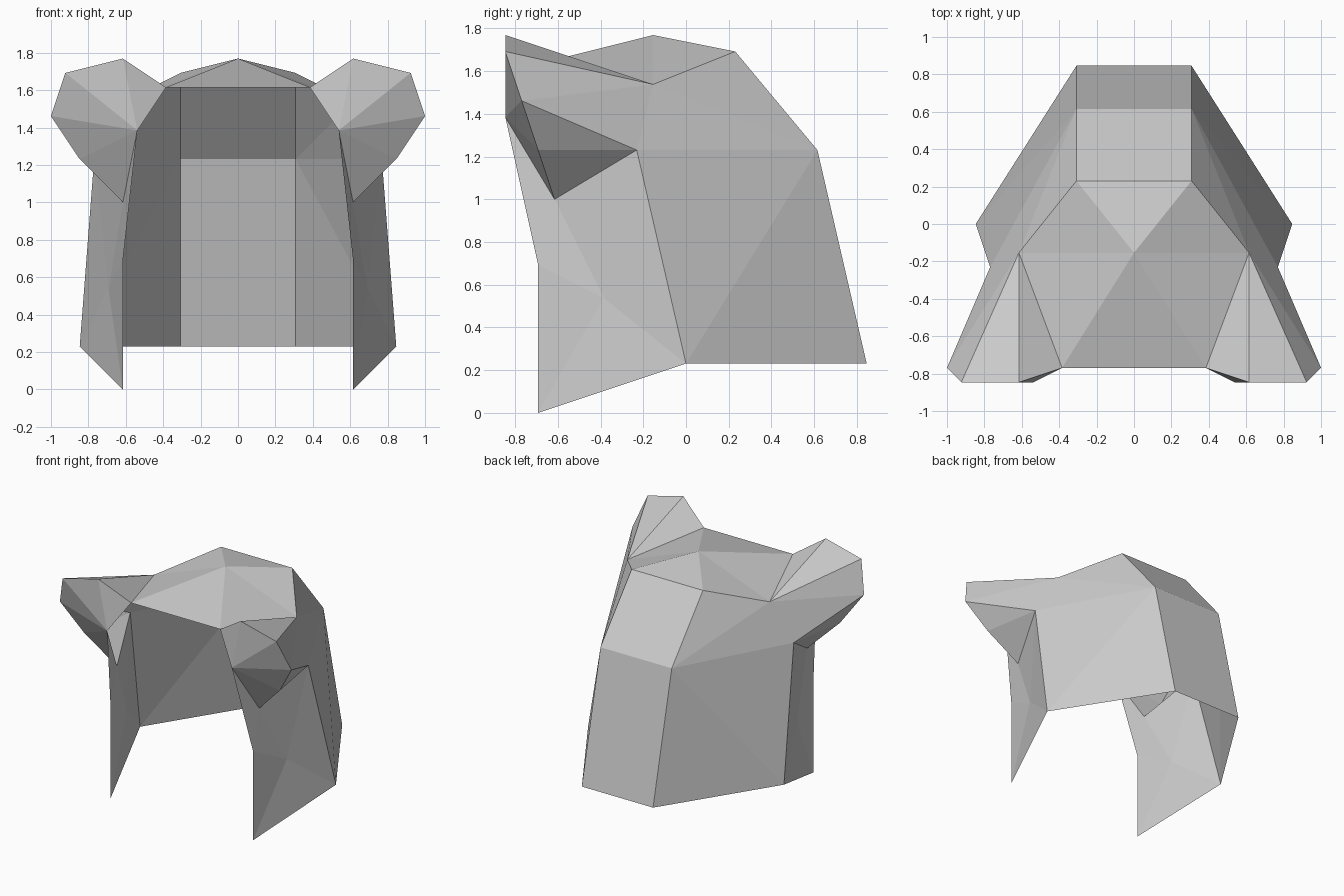
import bpy
import bmesh
from mathutils import Vector

cube = bpy.data.objects.get("Cube")
if cube:
    bpy.data.objects.remove(cube, do_unlink=True)

# Every corner sits on a whole step of this grid
STEP = 1 / 13

# Corners of the left half; the right half is mirrored
corners = dict(
    # crown
    peak=(0, -2, 23),
    crown_back=(4, 3, 22),
    crown_back_mid=(0, 3, 22),
    brow=(5, -10, 21),
    brow_mid=(0, -10, 21),
    temple=(8, -2, 20),
    # back and sides
    nape=(4, 8, 16),
    nape_mid=(0, 8, 16),
    hem=(4, 11, 3),
    hem_mid=(0, 11, 3),
    side_hem=(11, 0, 3),
    side=(10, -3, 16),
    # cheek
    cheek_tip=(8, -9, 0),
    cheek_front=(8, -9, 9),
    cheek_bulge=(9, -5, 7),
    # ear
    ear_inner=(7, -11, 18),
    ear_top=(8, -11, 23),
    ear_outer=(12, -11, 22),
    ear_side=(13, -10, 19),
    ear_low=(11, -9, 16),
    ear_tip=(8, -8, 13),
)

grey = bpy.data.materials.new("plain_grey")
grey.use_nodes = True
colour = (0.6, 0.6, 0.6, 1)
grey.diffuse_color = colour
grey.node_tree.nodes["Principled BSDF"].inputs["Base Color"].default_value = colour


def panel(name, inside, faces):
    """Flat-faced open shell, faces turned away from the inside point, mirrored in x."""
    bm = bmesh.new()
    verts = {}
    for face in faces:
        names = face.split()
        for n in names:
            if n not in verts:
                verts[n] = bm.verts.new(Vector(corners[n]) * STEP)
        bm.faces.new([verts[n] for n in names])
    bm.normal_update()
    centre = Vector(inside) * STEP
    for f in bm.faces:
        if f.normal.dot(f.calc_center_median() - centre) < 0:
            f.normal_flip()
    mesh = bpy.data.meshes.new(name)
    bm.to_mesh(mesh)
    bm.free()
    mesh.materials.append(grey)
    obj = bpy.data.objects.new(name, mesh)
    bpy.context.collection.objects.link(obj)
    mirror = obj.modifiers.new("mirror", "MIRROR")
    mirror.use_clip = True
    return obj


HEAD = (0, 0, 10)
EAR = (9.5, -9, 18)

# Faceted top of the hood
panel("crown", HEAD, [
    "peak crown_back crown_back_mid",
    "peak temple crown_back",
    "peak brow temple",
    "peak brow_mid brow",
])

# Rear wall
panel("back_wall", HEAD, [
    "crown_back_mid crown_back nape nape_mid",
    "nape_mid nape hem hem_mid",
])

# Side walls behind the ears
panel("side_walls", HEAD, [
    "temple crown_back nape",
    "temple nape side",
    "side nape side_hem",
    "nape hem side_hem",
])

# Hanging cheek flaps
panel("cheek_flaps", HEAD, [
    "ear_tip ear_inner cheek_front",
    "ear_tip cheek_front cheek_bulge",
    "ear_tip cheek_bulge side",
    "side cheek_bulge side_hem",
    "side_hem cheek_bulge cheek_tip",
    "cheek_tip cheek_bulge cheek_front",
])

# Ears, hollow and open towards the hood
panel("ears", EAR, [
    "brow ear_top ear_inner",
    "ear_inner ear_top ear_outer",
    "ear_inner ear_outer ear_side",
    "ear_inner ear_side ear_low",
    "ear_inner ear_low ear_tip",
    "brow temple ear_top",
    "ear_top temple ear_outer",
    "ear_outer temple ear_side",
    "ear_side temple side",
    "ear_side side ear_low",
    "ear_low side ear_tip",
])
